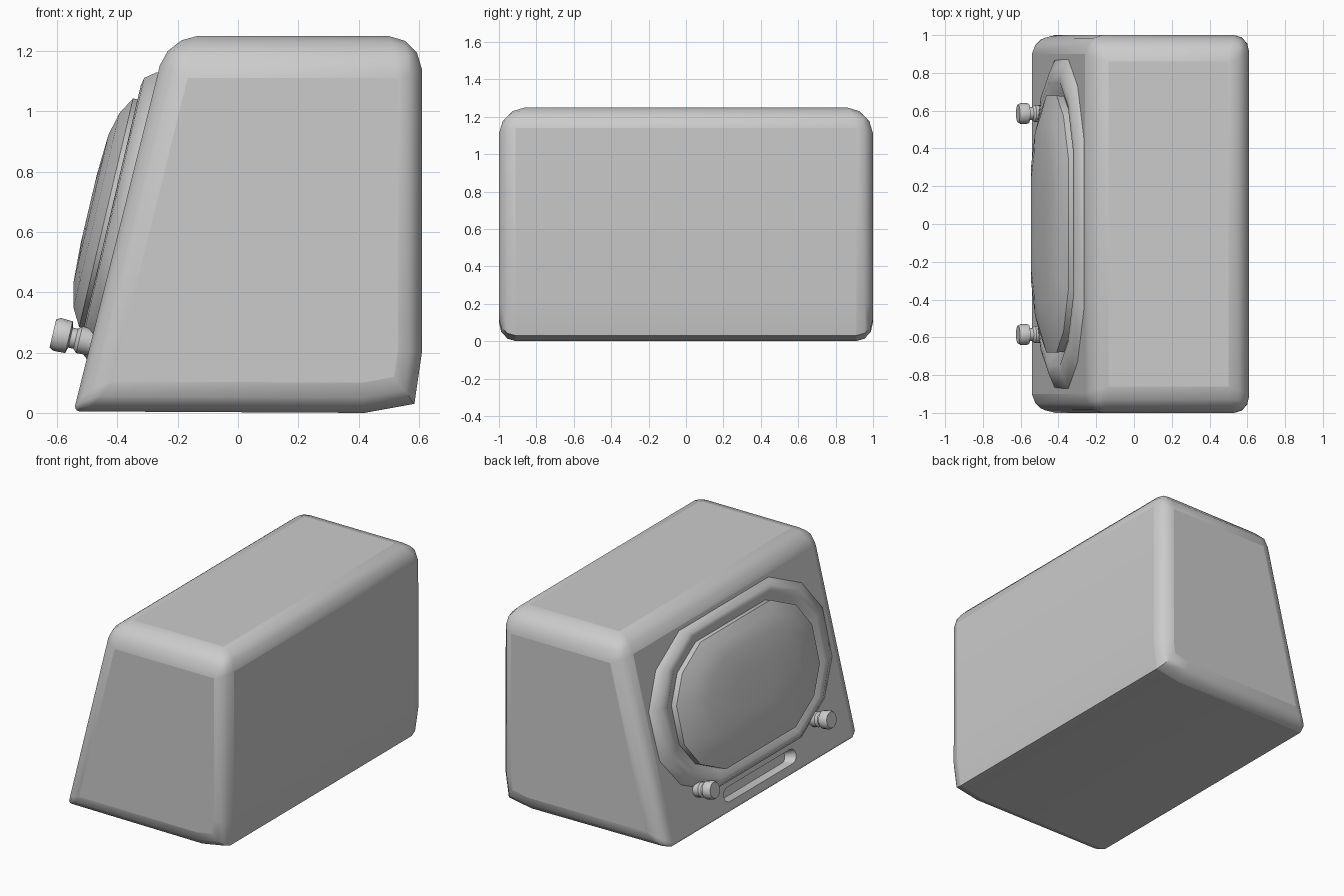
import bpy, bmesh, math
from mathutils import Vector, Matrix

if "Cube" in bpy.data.objects:
    bpy.data.objects.remove(bpy.data.objects["Cube"])

# Frame of the sloped front panel: columns are across (y), up the slope, outward
A = math.atan2(0.295, 1.25)
ACROSS = Vector((0, -1, 0))
UP = Vector((math.sin(A), 0, math.cos(A)))
OUT = Vector((-math.cos(A), 0, math.sin(A)))
PANEL = Matrix((ACROSS, UP, OUT)).transposed().to_4x4()
PANEL.translation = Vector((-0.379, 0, 0.65))


def make(name, bm, angle=40):
    bmesh.ops.recalc_face_normals(bm, faces=bm.faces[:])
    me = bpy.data.meshes.new(name)
    bm.to_mesh(me)
    bm.free()
    ob = bpy.data.objects.new(name, me)
    bpy.context.collection.objects.link(ob)
    smooth(ob, angle)
    return ob


def activate(ob):
    bpy.ops.object.select_all(action='DESELECT')
    ob.select_set(True)
    bpy.context.view_layer.objects.active = ob


def smooth(ob, angle):
    activate(ob)
    bpy.ops.object.shade_smooth_by_angle(angle=math.radians(angle))


def loft(name, rings, angle=40):
    """Skin a list of equal closed rings (panel coordinates), capping both ends."""
    bm = bmesh.new()
    vs = [[bm.verts.new(PANEL @ Vector(p)) for p in r] for r in rings]
    n = len(vs[0])
    for a, b in zip(vs, vs[1:]):
        for i in range(n):
            j = (i + 1) % n
            bm.faces.new((a[i], a[j], b[j], b[i]))
    bm.faces.new(vs[0])
    bm.faces.new(vs[-1])
    return make(name, bm, angle)


# Cabinet: side profile extruded across, with a different rounding per edge
profile = [(-0.545, 0.005), (0.42, 0), (0.585, 0.03), (0.61, 0.2), (0.61, 1.25), (-0.235, 1.25)]
side_round = [0.10, 0.10, 0.08, 0.08, 0.14, 0.10]
cross_round = [0.02, 0, 0, 0, 0.11, 0.10]
bm = bmesh.new()
near = [bm.verts.new((x, -1, z)) for x, z in profile]
far = [bm.verts.new((x, 1, z)) for x, z in profile]
bm.faces.new(near)
bm.faces.new(far)
n = len(profile)
for i in range(n):
    j = (i + 1) % n
    bm.faces.new((near[i], near[j], far[j], far[i]))
weight = bm.edges.layers.float.new('bevel_weight_edge')
for i in range(n):
    j = (i + 1) % n
    bm.edges.get((near[i], far[i]))[weight] = cross_round[i] / 0.14
    for side in (near, far):
        bm.edges.get((side[i], side[j]))[weight] = side_round[i] / 0.14
cabinet = make('cabinet', bm)
bev = cabinet.modifiers.new('rounding', 'BEVEL')
bev.limit_method = 'WEIGHT'
bev.width = 0.14
bev.segments = 3
bpy.ops.object.modifier_apply(modifier='rounding')


# Pill-shaped slot cut into the lower front
def pill(half, r, up, d):
    pts = []
    for k in range(14):
        t = math.pi * (k if k < 7 else k - 1) / 6 - math.pi / 2
        pts.append(((half if k < 7 else -half) + r * math.cos(t), up + r * math.sin(t), d))
    return pts


cutter = loft('slot_cutter', [pill(0.30, 0.035, -0.56, -0.05), pill(0.33, 0.048, -0.56, 0.05)])
cutter.hide_render = True
activate(cabinet)
cut = cabinet.modifiers.new('slot', 'BOOLEAN')
cut.operation = 'DIFFERENCE'
cut.solver = 'EXACT'
cut.object = cutter
bpy.ops.object.modifier_apply(modifier='slot')
bpy.data.objects.remove(cutter)
smooth(cabinet, 40)

# Faceted screen outline, mirrored from one quarter
quarter = [(0.68, 0.12), (0.57, 0.28), (0.35, 0.39)]
outline = (quarter + [(-x, y) for x, y in quarter[::-1]]
           + [(-x, -y) for x, y in quarter] + [(x, -y) for x, y in quarter[::-1]])


def ring(scale_x, scale_y, d):
    return [(x * scale_x, y * scale_y, d) for x, y in outline]


# Raised surround with a groove next to the screen
loft('screen_surround', [ring(1.30, 1.28, -0.02), ring(1.28, 1.26, 0.005), ring(1.17, 1.19, 0.04),
                         ring(1.10, 1.12, 0.045), ring(1.02, 1.03, 0.02)], 60)

# Bulging screen
loft('screen', [ring(0.99, 0.99, -0.02), ring(1, 1, 0.06), ring(0.85, 0.85, 0.093),
                ring(0.65, 0.65, 0.112), ring(0.3, 0.3, 0.119)])

# Two turned knobs
knob = [(0.042, -0.02), (0.046, 0.05), (0.034, 0.062), (0.034, 0.08), (0.054, 0.085),
        (0.056, 0.125), (0.048, 0.14)]
for name, s in (('left_knob', -1), ('right_knob', 1)):
    loft(name, [[(s * 0.585 + r * math.cos(k * math.tau / 16), -0.43 + r * math.sin(k * math.tau / 16), d)
                 for k in range(16)] for r, d in knob])
